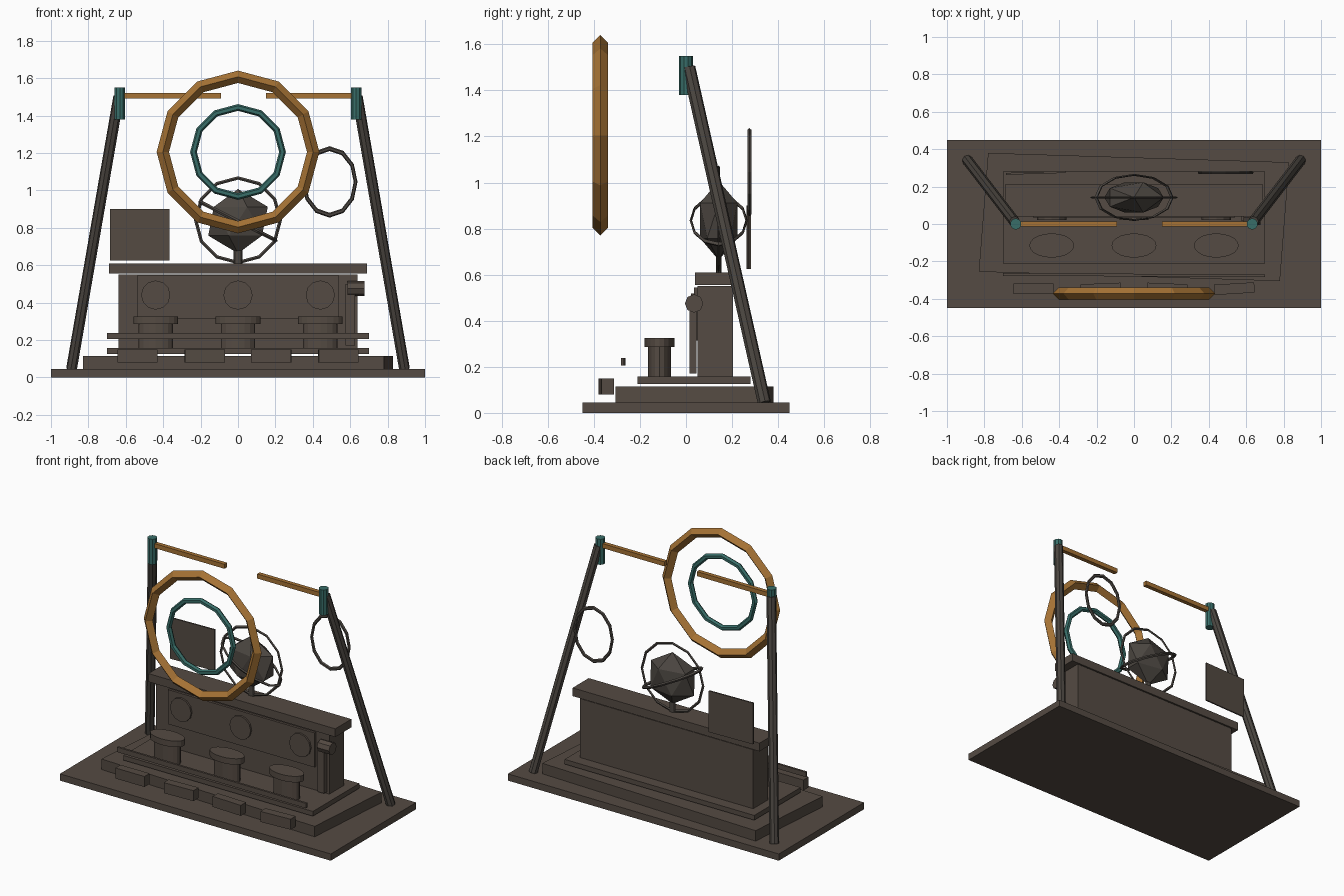
import bpy, bmesh, math
from mathutils import Vector, Matrix

if "Cube" in bpy.data.objects:
    bpy.data.objects.remove(bpy.data.objects["Cube"])


def material(name, rgb):
    m = bpy.data.materials.new(name)
    m.diffuse_color = (*rgb, 1)
    m.use_nodes = True
    m.node_tree.nodes["Principled BSDF"].inputs["Base Color"].default_value = m.diffuse_color
    return m


STONE = material("brown stone", (0.090, 0.070, 0.056))
IRON = material("dark iron", (0.072, 0.062, 0.053))
GOLD = material("old gold", (0.38, 0.17, 0.035))
TEAL = material("dull teal", (0.040, 0.155, 0.140))


def finish(bm, name, mat):
    bmesh.ops.recalc_face_normals(bm, faces=bm.faces)
    me = bpy.data.meshes.new(name)
    bm.to_mesh(me)
    bm.free()
    me.materials.append(mat)
    ob = bpy.data.objects.new(name, me)
    bpy.context.collection.objects.link(ob)
    return ob


def box(name, x, y, z, mat=STONE, turn=0):
    """Box from (min, max) pairs, turned about its own vertical axis."""
    bm = bmesh.new()
    bmesh.ops.create_cube(bm, size=1)
    c = Vector([(a + b) / 2 for a, b in (x, y, z)])
    s = [b - a for a, b in (x, y, z)]
    bm.transform(Matrix.Translation(c) @ Matrix.Rotation(turn, 4, 'Z') @ Matrix.Diagonal((*s, 1)))
    return finish(bm, name, mat)


def rod(name, a, b, r, sides, mat=STONE, squash=1):
    """Capped cylinder between two points, optionally flattened in y."""
    a, b = Vector(a), Vector(b)
    d = b - a
    bm = bmesh.new()
    bmesh.ops.create_cone(bm, cap_ends=True, segments=sides, radius1=r, radius2=r, depth=d.length)
    bm.transform(Matrix.Translation((a + b) / 2) @ Matrix.Diagonal((1, squash, 1, 1))
                 @ d.to_track_quat('Z', 'Y').to_matrix().to_4x4())
    return finish(bm, name, mat)


def ring(name, loc, R, r, minor, mat, scale=(1, 1, 1), tilt=(math.pi / 2, 0), major=12):
    """Low-poly torus; tilt is rotation about x then y, scale is in world axes."""
    bm = bmesh.new()
    rows = []
    for i in range(major):
        t = 2 * math.pi * i / major
        rows.append([])
        for j in range(minor):
            p = 2 * math.pi * j / minor
            q = R + r * math.cos(p)
            rows[-1].append(bm.verts.new((q * math.cos(t), q * math.sin(t), r * math.sin(p))))
    for i in range(major):
        for j in range(minor):
            k, n = (i + 1) % major, (j + 1) % minor
            bm.faces.new((rows[i][j], rows[k][j], rows[k][n], rows[i][n]))
    bm.transform(Matrix.Translation(loc) @ Matrix.Diagonal((*scale, 1))
                 @ Matrix.Rotation(tilt[1], 4, 'Y') @ Matrix.Rotation(tilt[0], 4, 'X'))
    return finish(bm, name, mat)


# Ground slab and skewed first step
box("base_slab", (-1, 1), (-0.45, 0.45), (0, 0.045))
bm = bmesh.new()
f = bm.faces.new([bm.verts.new((x, y, 0.045)) for x, y in
                  ((-0.83, -0.255), (0.78, -0.305), (0.83, 0.33), (-0.78, 0.38))])
up = bmesh.ops.extrude_face_region(bm, geom=[f])
bmesh.ops.translate(bm, vec=(0, 0, 0.07), verts=[v for v in up["geom"] if isinstance(v, bmesh.types.BMVert)])
finish(bm, "lower_step", STONE)
box("upper_step", (-0.70, 0.70), (-0.21, 0.28), (0.125, 0.157))

# Counter body, top and front panel
box("counter_body", (-0.64, 0.64), (0.05, 0.205), (0.155, 0.55))
box("counter_top", (-0.69, 0.69), (0.04, 0.21), (0.555, 0.61))
box("front_panel", (-0.54, 0.54), (0.034, 0.052), (0.315, 0.545))

# Stools and round panel bosses
for i, x in enumerate((-0.44, 0, 0.44)):
    rod(f"stool_seat_{i}", (x, -0.115, 0.285), (x, -0.115, 0.325), 0.12, 20, squash=0.54)
    rod(f"stool_base_{i}", (x, -0.115, 0.155), (x, -0.115, 0.287), 0.092, 16, squash=0.54)
    rod(f"panel_boss_{i}", (x, 0.022, 0.44), (x, 0.04, 0.44), 0.078, 12)

# Pipe with valve at the right end of the counter
box("side_pipe", (0.575, 0.625), (0.015, 0.045), (0.17, 0.50))
rod("side_valve", (0.585, 0.035, 0.475), (0.675, 0.035, 0.475), 0.04, 8)

# Foot rail and front blocks
box("foot_rail", (-0.70, 0.70), (-0.28, -0.266), (0.205, 0.238), turn=-0.004)
for i, (x, t) in enumerate(((-0.537, 0), (-0.178, 0.04), (0.178, -0.04), (0.537, 0.06))):
    box(f"front_block_{i}", (x - 0.107, x + 0.107), (-0.373, -0.318), (0.08, 0.15), turn=t)

# Leaning masts, collars and cross bars
for side, s in (("left", -1), ("right", 1)):
    rod(f"{side}_mast", (s * 0.89, 0.34, 0.045), (s * 0.638, 0.012, 1.50), 0.029, 8, IRON)
    rod(f"{side}_collar", (s * 0.632, 0, 1.38), (s * 0.632, 0, 1.55), 0.03, 10, TEAL)
box("left_cross_bar", (-0.62, -0.09), (-0.014, 0.014), (1.49, 1.52), GOLD)
box("right_cross_bar", (0.15, 0.62), (-0.014, 0.014), (1.49, 1.52), GOLD)

# Large rings in front, oval ring and board behind
ring("outer_ring", (0, -0.372, 1.205), 0.402, 0.033, 4, GOLD)
ring("inner_ring", (0, -0.388, 1.205), 0.238, 0.018, 6, TEAL)
ring("oval_ring", (0.49, 0.275, 1.045), 0.178, 0.013, 6, IRON, scale=(0.78, 0.75, 1))
box("back_board", (-0.685, -0.365), (0.268, 0.278), (0.625, 0.90), turn=0.03)

# Faceted globe, its stem and two thin hoops
bm = bmesh.new()
bmesh.ops.create_icosphere(bm, subdivisions=1, radius=1)
bm.transform(Matrix.Translation((0, 0.142, 0.835)) @ Matrix.Diagonal((0.178, 0.095, 0.172, 1)))
finish(bm, "globe", IRON)
rod("globe_stem", (0, 0.142, 0.60), (0, 0.142, 0.70), 0.023, 8, IRON, squash=0.5)
ring("upright_hoop", (0, 0.142, 0.84), 0.226, 0.009, 4, IRON, scale=(1, 0.55, 1))
ring("tilted_hoop", (0, 0.142, 0.835), 0.228, 0.010, 4, IRON, scale=(1, 0.53, 1), tilt=(0, 0.47))
